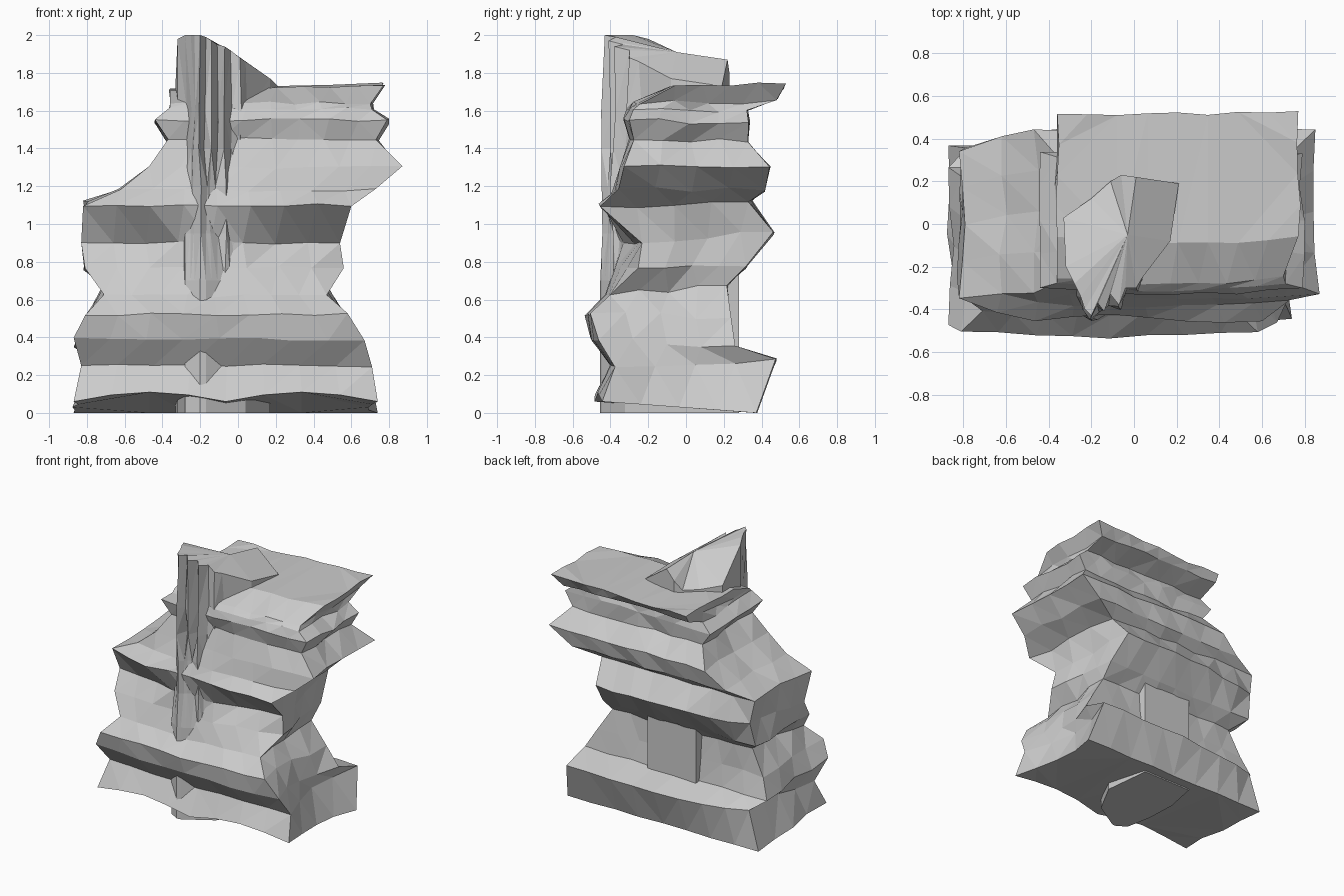
import bpy, bmesh, math, random

if "Cube" in bpy.data.objects:
    bpy.data.objects.remove(bpy.data.objects["Cube"])

random.seed(4)


def loft(name, rings, peak=None):
    """Skin closed rings of equal length, capping both ends (top may fan to a peak)."""
    bm = bmesh.new()
    rows = [[bm.verts.new(p) for p in r] for r in rings]
    n = len(rows[0])
    for a, b in zip(rows, rows[1:]):
        for i in range(n):
            j = (i + 1) % n
            bm.faces.new((a[i], a[j], b[j], b[i]))
    bm.faces.new(rows[0][::-1])
    if peak:
        c = bm.verts.new(peak)
        for i in range(n):
            bm.faces.new((rows[-1][i], rows[-1][(i + 1) % n], c))
    else:
        bm.faces.new(rows[-1])
    bmesh.ops.triangulate(bm, faces=bm.faces)
    bmesh.ops.recalc_face_normals(bm, faces=bm.faces)
    me = bpy.data.meshes.new(name)
    bm.to_mesh(me)
    bm.free()
    ob = bpy.data.objects.new(name, me)
    bpy.context.collection.objects.link(ob)
    return ob


def jit(a):
    return random.uniform(-a, a)


def stratum(k, zf, yf, zb, yb, xl, xr, cut=0, tilt=0, lf=0, lb=0, rin=0, rf=0, rb=0):
    """One rock layer outline: front, right, back, left (counter-clockwise).
    cut: push front sides in; lf/lb/rf/rb: corner shifts; rin: right end hollow."""
    front, back = [], []
    for i in range(9):
        t = -1 + i / 4
        x = xl + (xr - xl) * i / 8
        left, right = max(0, -t) ** 3, max(0, t) ** 3
        y = yf + cut * min(1, abs(t) * 1.7) + 0.03 * t * t + jit(0.008)
        y += lf * left + rf * right
        z = zf + tilt * t + jit(0.008)
        if k == 0:
            z = 0.06 + 0.05 * math.sin(math.pi * abs(t))
        front.append((x, y, z))
        yy = yb + lb * max(0, -t) ** 1.5 + jit(0.01)
        back.append((x + 0.4 * abs(lb) * left - rb * max(0, t), yy,
                     zb + tilt * t + (jit(0.01) if k else 0)))

    def end(a, b, hollow):
        out = []
        for s in (0.25, 0.5, 0.75):
            p = [a[c] + (b[c] - a[c]) * s for c in range(3)]
            p[0] += hollow * math.sin(math.pi * s) + jit(0.02)
            p[2] += jit(0.015) if k else 0
            out.append(tuple(p))
        return out

    return (front + end(front[-1], back[-1], -rin) + back[::-1]
            + end(back[0], front[0], 0.01))


# Layered cliff: front z/y, back z/y, left x, right x
layers = [
    ((0.08, -0.48, 0.00, 0.37, -0.87, 0.74), dict(rin=0.05)),
    ((0.25, -0.40, 0.28, 0.48, -0.83, 0.71), dict(lb=-0.12, rin=0.10, rb=0.03)),
    ((0.39, -0.50, 0.35, 0.26, -0.87, 0.67), dict(rin=0.08)),
    ((0.52, -0.53, 0.50, 0.23, -0.81, 0.58), dict(rin=0.02)),
    ((0.62, -0.43, 0.68, 0.22, -0.71, 0.47), {}),
    ((0.77, -0.38, 0.77, 0.31, -0.81, 0.56), dict(cut=0.02, rf=0.07, rb=0.08)),
    ((0.90, -0.38, 0.95, 0.46, -0.83, 0.54), dict(cut=0.11, lb=-0.10, rb=0.10)),
    ((1.10, -0.42, 1.12, 0.34, -0.82, 0.60), dict(cut=-0.06, lf=0.11, rb=0.12)),
    ((1.18, -0.39, 1.18, 0.41, -0.62, 0.73), dict(lf=0.03, rb=0.06)),
    ((1.30, -0.35, 1.30, 0.44, -0.47, 0.87), dict(rb=0.02)),
    ((1.45, -0.30, 1.43, 0.32, -0.37, 0.73), {}),
    ((1.55, -0.33, 1.54, 0.33, -0.44, 0.79), {}),
    ((1.61, -0.31, 1.60, 0.32, -0.36, 0.71), {}),
    ((1.64, -0.28, 1.66, 0.48, -0.36, 0.70), {}),
    ((1.72, -0.09, 1.73, 0.52, -0.36, 0.77), dict(tilt=0.02)),
]
loft("layered_cliff", [stratum(k, *a, **kw) for k, (a, kw) in enumerate(layers)])

# Rock spire through the cliff: x, y, top z for each corner
corners = [
    (-0.20, -0.43, 2.00), (-0.17, -0.37, 1.99), (-0.14, -0.41, 1.97),
    (-0.11, -0.33, 1.95), (-0.07, -0.38, 1.94), (-0.04, -0.30, 1.92),
    (0.01, -0.30, 1.88), (0.04, -0.25, 1.86), (0.17, -0.08, 1.77),
    (0.21, 0.19, 1.73), (0.01, 0.22, 1.87), (-0.06, 0.23, 1.80),
    (-0.11, 0.20, 1.73), (-0.20, 0.12, 1.73), (-0.33, 0.03, 1.76),
    (-0.32, -0.20, 1.98), (-0.28, -0.28, 2.00), (-0.25, -0.34, 2.00),
    (-0.23, -0.40, 2.00),
]


def spire_ring(z, wedge):
    """Ring below the slanted top; wedge blends the fluted front to a plain edge."""
    out = []
    for x, y, _ in corners:
        if y < -0.24:
            plain = -0.46 + 0.6 * abs(x + 0.19)
            y += (plain - y) * wedge
            if wedge < 1:
                x, y = x + jit(0.01), y + jit(0.02)
        elif y > 0.1 and wedge:
            x, y = min(x * 1.4 if x < 0 else x, 0.13), 0.28
        out.append((max(x, -0.33), y, z))
    return out


loft("rock_spire", [
    spire_ring(0.0, 1), spire_ring(0.7, 1), spire_ring(0.95, 0.6),
    spire_ring(1.2, 0.4), spire_ring(1.4, 0), spire_ring(1.6, 0),
    corners], peak=(-0.03, -0.05, 1.91))
